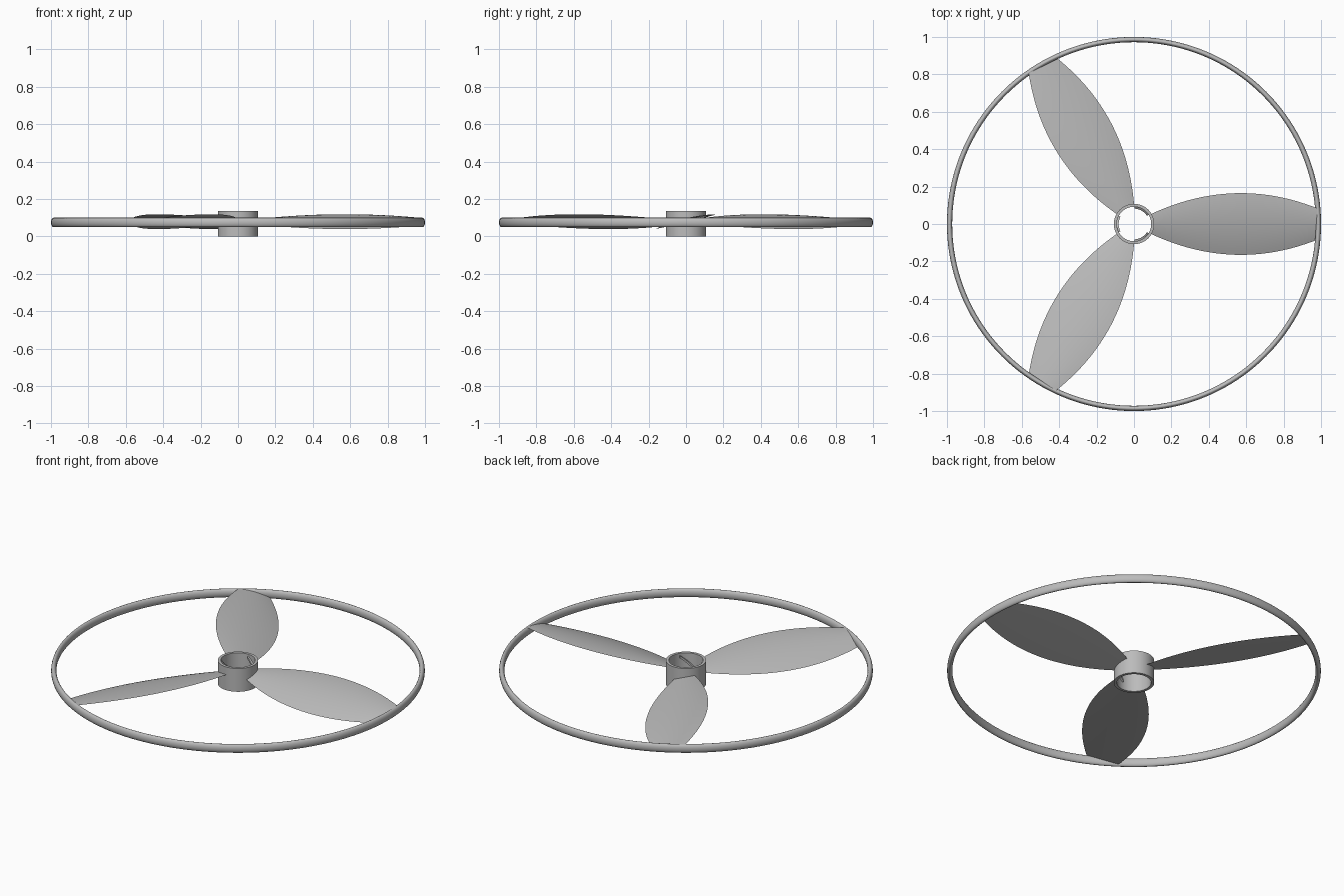
import bpy, bmesh
from math import sin, cos, pi, radians, sqrt

cube = bpy.data.objects.get("Cube")
if cube:
    bpy.data.objects.remove(cube, do_unlink=True)

grey = bpy.data.materials.new("plain grey")
grey.use_nodes = True
GREY = (0.5, 0.5, 0.5, 1)
grey.diffuse_color = GREY
grey.node_tree.nodes["Principled BSDF"].inputs["Base Color"].default_value = GREY


def loft(name, sections, loop=False):
    """Skin a row of closed cross-sections; cap the ends unless looped."""
    bm = bmesh.new()
    rings = [[bm.verts.new(p) for p in s] for s in sections]
    n = len(rings[0])
    pairs = list(zip(rings, rings[1:]))
    if loop:
        pairs.append((rings[-1], rings[0]))
    else:
        bm.faces.new(rings[0])
        bm.faces.new(rings[-1])
    for a, b in pairs:
        for i in range(n):
            j = (i + 1) % n
            bm.faces.new((a[i], a[j], b[j], b[i]))
    bmesh.ops.recalc_face_normals(bm, faces=bm.faces)
    mesh = bpy.data.meshes.new(name)
    bm.to_mesh(mesh)
    bm.free()
    mesh.materials.append(grey)
    obj = bpy.data.objects.new(name, mesh)
    bpy.context.collection.objects.link(obj)
    bpy.ops.object.select_all(action='DESELECT')
    obj.select_set(True)
    bpy.context.view_layer.objects.active = obj
    bpy.ops.object.shade_smooth_by_angle(angle=radians(35))
    return obj


def revolve(name, profile, steps):
    angles = [2 * pi * k / steps for k in range(steps)]
    return loft(name, [[(r * cos(a), r * sin(a), z) for r, z in profile]
                       for a in angles], loop=True)


# Outer guard ring with an oval section
oval = [(0.986 + 0.014 * cos(2 * pi * k / 20), 0.075 + 0.025 * sin(2 * pi * k / 20))
        for k in range(20)]
revolve("outer_ring", oval, 160)

# Hollow hub
revolve("hub", [(0.092, 0), (0.108, 0), (0.108, 0.137), (0.092, 0.137)], 64)


# Blade: bowed outline, pitched, with a domed upper face
def blade_width(t):
    return 0.165 - 0.49 * (0.087 + 0.888 * t - 0.57) ** 2


def blade_section(t, count=14):
    width = blade_width(t)

    def point(v, bulge):
        # Both ends follow the curve of the hub and the ring
        root = sqrt(0.1 ** 2 - (v * blade_width(0)) ** 2)
        tip = sqrt(0.982 ** 2 - (v * blade_width(1)) ** 2)
        y = v * width
        z = 0.079 + 0.24 * y + bulge * (1 - v * v) * width
        return (root + (tip - root) * t, y, z)

    across = [-1 + 2 * k / count for k in range(count + 1)]
    return [point(v, 0.11) for v in across] + [point(v, -0.02) for v in across[-2:0:-1]]


# Slanted lug on the inner wall of the hub
def lug_section(t):
    a = radians(-28 + 56 * t)
    z = 0.05 + 0.07 * t
    return [(r * cos(a), r * sin(a), z + dz)
            for r, dz in ((0.082, -0.007), (0.095, -0.007), (0.095, 0.007), (0.082, 0.007))]


for k in range(3):
    blade = loft(f"blade_{k + 1}", [blade_section(i / 32) for i in range(33)])
    blade.rotation_euler.z = k * 2 * pi / 3
    lug = loft(f"hub_lug_{k + 1}", [lug_section(i / 10) for i in range(11)])
    lug.rotation_euler.z = pi / 3 + k * 2 * pi / 3
